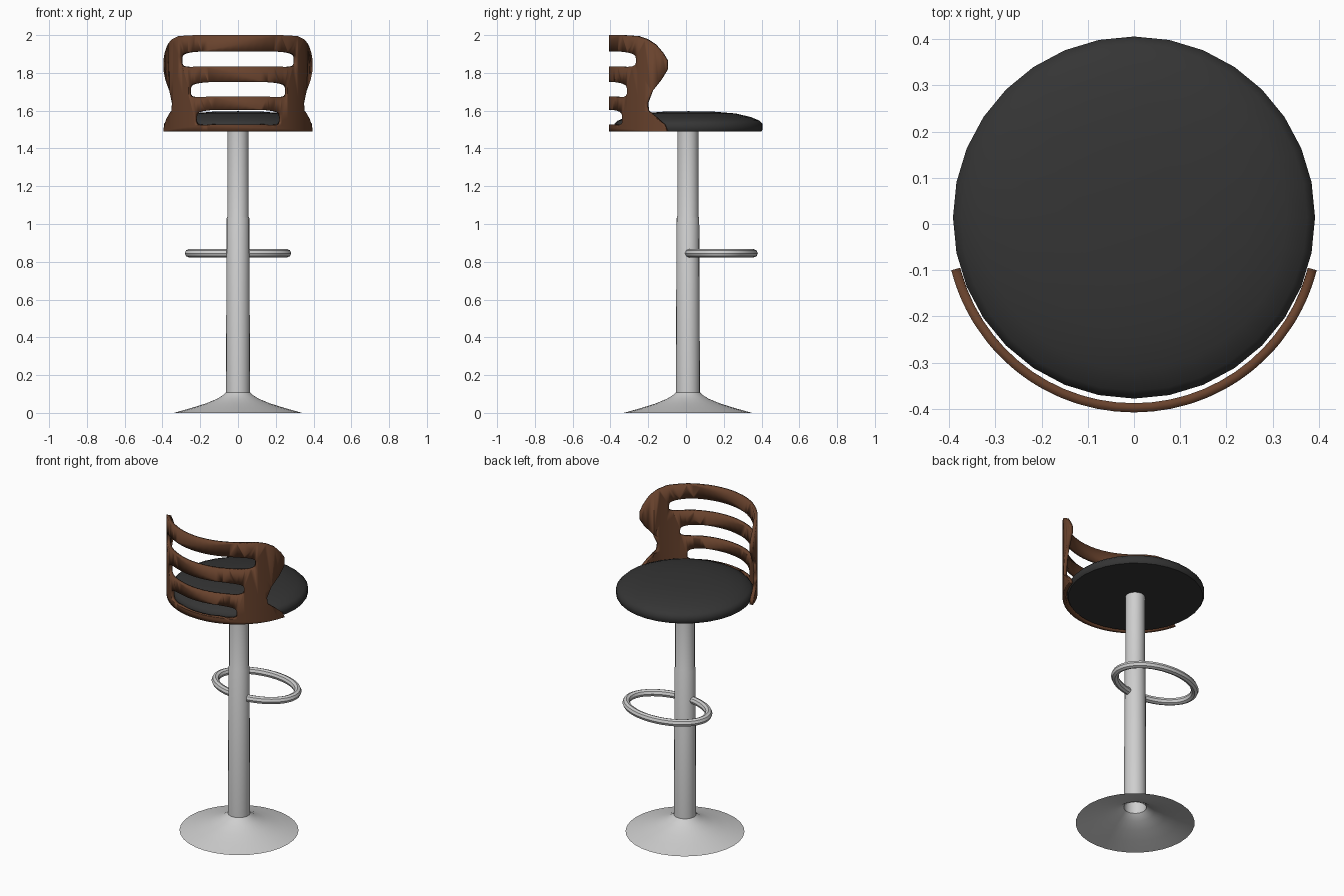
import bpy, bmesh
from math import sin, cos, acos, asin, pi, copysign
from mathutils import Vector

if "Cube" in bpy.data.objects:
    bpy.data.objects.remove(bpy.data.objects["Cube"])


def material(name, rgb):
    m = bpy.data.materials.new(name)
    m.use_nodes = True
    m.diffuse_color = (*rgb, 1)
    bsdf = next(n for n in m.node_tree.nodes if n.type == "BSDF_PRINCIPLED")
    bsdf.inputs["Base Color"].default_value = (*rgb, 1)
    return m


METAL = material("light metal", (0.62, 0.62, 0.62))
LEATHER = material("black leather", (0.035, 0.035, 0.035))
WOOD = material("brown wood", (0.14, 0.055, 0.026))


def finish(obj, mat, angle=40):
    obj.data.materials.append(mat)
    bpy.ops.object.select_all(action="DESELECT")
    obj.select_set(True)
    bpy.context.view_layer.objects.active = obj
    if obj.type == "CURVE":
        bpy.ops.object.convert(target="MESH")
    bpy.ops.object.shade_smooth_by_angle(angle=angle * pi / 180)


def add_mesh(name, bm):
    mesh = bpy.data.meshes.new(name)
    bm.to_mesh(mesh)
    bm.free()
    obj = bpy.data.objects.new(name, mesh)
    bpy.context.collection.objects.link(obj)
    return obj


def lathe(name, profile, sides, mat, y, angle=40):
    """Turn (radius, height) points, listed bottom to top, about the z axis."""
    bm = bmesh.new()
    rings = []
    for r, z in profile:
        if r == 0:
            rings.append([bm.verts.new((0, y, z))] * sides)
        else:
            rings.append([bm.verts.new((r * sin(2 * pi * i / sides), y + r * cos(2 * pi * i / sides), z))
                          for i in range(sides)])
    for low, high in zip(rings, rings[1:]):
        for i in range(sides):
            j = (i + 1) % sides
            bm.faces.new(list(dict.fromkeys((low[j], low[i], high[i], high[j]))))
    finish(add_mesh(name, bm), mat, angle)


# Pedestal: hollow flared foot and slightly stepped column
lathe("base", [(0.34, 0), (0.25, 0.025), (0.17, 0.05), (0.11, 0.075), (0.078, 0.095), (0.064, 0.108)],
      32, METAL, 0.01)
lathe("column", [(0.064, 0.1), (0.06, 1.03), (0.056, 1.04), (0.056, 1.5)], 20, METAL, 0.01)

# Round padded seat with a flat underside
lathe("seat", [(0, 1.49), (0.385, 1.49), (0.392, 1.5), (0.392, 1.53), (0.375, 1.547), (0.33, 1.566),
               (0.25, 1.585), (0.13, 1.595), (0, 1.597)], 32, LEATHER, 0.014, 50)

# Oval footrest tube, open where it meets the column
curve = bpy.data.curves.new("footrest", "CURVE")
curve.dimensions = "3D"
curve.bevel_depth = 0.022
curve.bevel_resolution = 2
curve.use_fill_caps = True
steps, gap = 40, 0.22
path = curve.splines.new("POLY")
path.points.add(steps)
for k, p in enumerate(path.points):
    t = gap + (2 * pi - 2 * gap) * k / steps
    p.co = (0.26 * sin(t), 0.185 - 0.173 * cos(t), 0.845, 1)
footrest = bpy.data.objects.new("footrest", curve)
bpy.context.collection.objects.link(footrest)
finish(footrest, METAL)

# Backrest: flat panel with slots, wrapped round the seat
RADIUS = 0.408
side = [(-0.34, 2.0), (-0.26, 1.995), (-0.21, 1.978), (-0.165, 1.95), (-0.125, 1.905), (-0.1, 1.865),
        (-0.1, 1.82), (-0.135, 1.765), (-0.185, 1.705), (-0.21, 1.64), (-0.205, 1.6),
        (-0.185, 1.585), (-0.155, 1.56), (-0.115, 1.525), (-0.1, 1.49)]
half = [(acos(-y / RADIUS), z) for y, z in side]
outline = half + [(-u, z) for u, z in reversed(half)]


def slot(half_x, low, high, count=32):
    """Rounded opening in panel coordinates, drooping a little at its ends."""
    width, mid, tall = asin(half_x / RADIUS), (low + high) / 2, (high - low) / 2
    points = []
    for k in range(count):
        a = 2 * pi * (k + 0.5) / count
        u = copysign(abs(cos(a)) ** 0.25, cos(a)) * width
        z = copysign(abs(sin(a)) ** 0.5, sin(a)) * tall
        points.append((u, mid + z - 0.012 * (u / width) ** 2))
    return points


bm = bmesh.new()
loops = [outline, slot(0.31, 1.838, 1.918), slot(0.262, 1.678, 1.755), slot(0.228, 1.53, 1.608)]
edges = []
for loop in loops:
    verts = [bm.verts.new((u, 0, z)) for u, z in loop]
    edges += [bm.edges.new((verts[i - 1], verts[i])) for i in range(len(verts))]
bmesh.ops.triangle_fill(bm, edges=edges, use_beauty=True, normal=Vector((0, -1, 0)))
for k in range(-13, 14):
    bmesh.ops.bisect_plane(bm, geom=bm.verts[:] + bm.edges[:] + bm.faces[:], dist=1e-5,
                           plane_co=(k * 0.1, 0, 0), plane_no=(1, 0, 0))
bm.normal_update()
bmesh.ops.reverse_faces(bm, faces=[f for f in bm.faces if f.normal.y > 0])
for v in bm.verts:
    u = v.co.x
    v.co.x, v.co.y = RADIUS * sin(u), -RADIUS * cos(u)
bm.normal_update()
backrest = add_mesh("backrest", bm)
shell = backrest.modifiers.new("thickness", "SOLIDIFY")
shell.thickness = 0.02
shell.offset = -1
finish(backrest, WOOD, 35)
